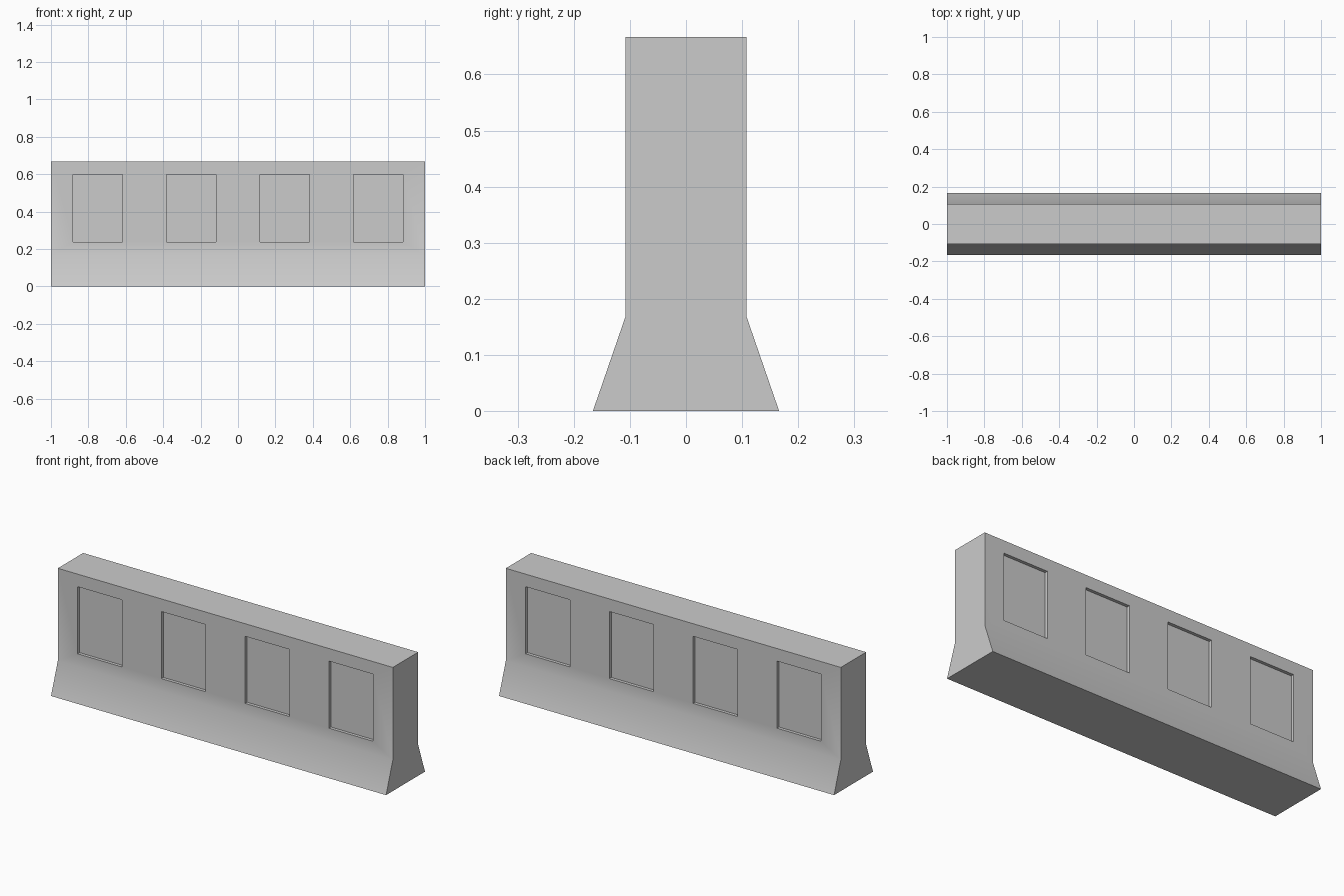
import bpy, bmesh
from mathutils import Matrix, Vector

if "Cube" in bpy.data.objects:
    bpy.data.objects.remove(bpy.data.objects["Cube"])

DEPTH = 0.017                      # recess depth
HALF_TOP, HALF_BASE = 0.108, 0.166  # half thickness of wall and foot


def make_object(name, bm):
    bmesh.ops.recalc_face_normals(bm, faces=bm.faces[:])
    mesh = bpy.data.meshes.new(name)
    bm.to_mesh(mesh)
    bm.free()
    obj = bpy.data.objects.new(name, mesh)
    bpy.context.collection.objects.link(obj)
    return obj


# Barrier body: flared-foot profile extruded along x
half = [(HALF_BASE, 0), (HALF_TOP, 0.168), (HALF_TOP, 0.667)]
profile = half + [(-y, z) for y, z in reversed(half)]
bm = bmesh.new()
end = bm.faces.new([bm.verts.new((-1, y, z)) for y, z in profile])
ext = bmesh.ops.extrude_face_region(bm, geom=[end], use_keep_orig=True)
moved = [v for v in ext["geom"] if isinstance(v, bmesh.types.BMVert)]
bmesh.ops.translate(bm, verts=moved, vec=(2, 0, 0))
barrier = make_object("barrier_wall", bm)

# Cutter: four panel boxes on each long side
bm = bmesh.new()
for side in (-1, 1):
    for x in (-0.75, -0.25, 0.25, 0.75):
        size = Matrix.Diagonal((0.264, 2 * DEPTH, 0.362, 1))
        place = Matrix.Translation(Vector((x, side * HALF_TOP, 0.418)))
        bmesh.ops.create_cube(bm, size=1, matrix=place @ size)
cutter = make_object("panel_cutter", bm)
cutter.hide_render = True
cutter.hide_viewport = True

# Recessed panels
cut = barrier.modifiers.new("panels", 'BOOLEAN')
cut.operation = 'DIFFERENCE'
cut.solver = 'EXACT'
cut.object = cutter

# Soft transition from wall to foot, all other edges sharp
bpy.context.view_layer.objects.active = barrier
barrier.select_set(True)
bpy.ops.object.modifier_apply(modifier=cut.name)
bpy.data.objects.remove(cutter)
bpy.ops.object.shade_smooth_by_angle()
